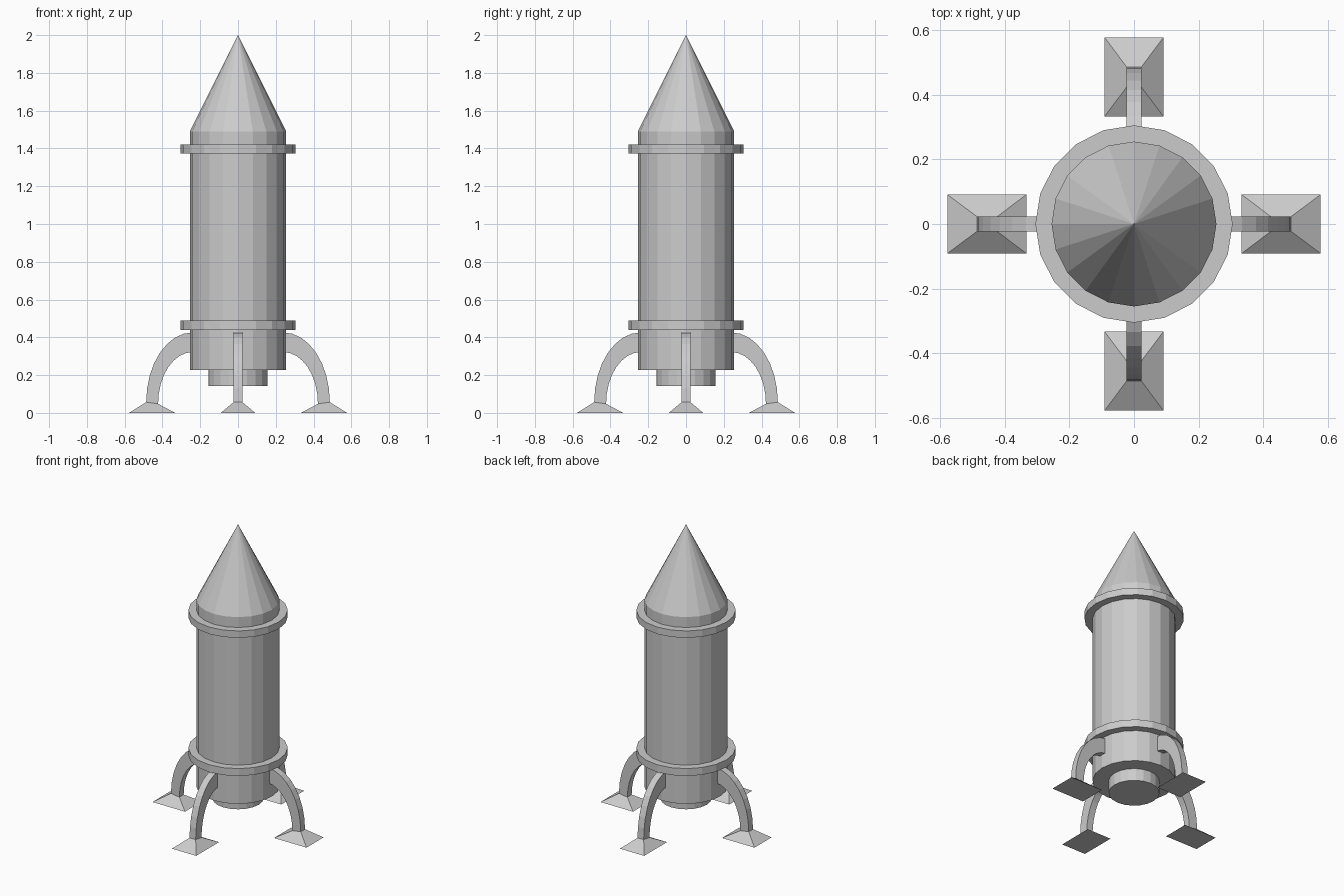
import bpy, bmesh
from math import sin, cos, pi, radians
from mathutils import Matrix

if "Cube" in bpy.data.objects:
    bpy.data.objects.remove(bpy.data.objects["Cube"])

SIDES = 20


def finish(name, bm):
    bmesh.ops.recalc_face_normals(bm, faces=bm.faces[:])
    mesh = bpy.data.meshes.new(name)
    bm.to_mesh(mesh)
    bm.free()
    ob = bpy.data.objects.new(name, mesh)
    bpy.context.collection.objects.link(ob)
    return ob


def loft(bm, sections, closed=False):
    """Skin a list of vertex loops, capping the ends unless closed."""
    rows = [[bm.verts.new(p) for p in s] for s in sections]
    n = len(rows[0])
    pairs = list(zip(rows, rows[1:])) + ([(rows[-1], rows[0])] if closed else [])
    for a, b in pairs:
        for i in range(n):
            j = (i + 1) % n
            bm.faces.new((a[i], a[j], b[j], b[i]))
    if not closed:
        bm.faces.new(rows[0])
        bm.faces.new(rows[-1])


def lathe(name, profile, closed=False):
    bm = bmesh.new()
    angles = [2 * pi * i / SIDES for i in range(SIDES)]
    loft(bm, [[(r * cos(a), r * sin(a), z) for a in angles] for r, z in profile], closed)
    bmesh.ops.remove_doubles(bm, verts=bm.verts[:], dist=1e-5)
    return finish(name, bm)


# Hull, nozzle and rings
lathe("hull", [(0.156, 0.143), (0.156, 0.226), (0.255, 0.226), (0.255, 1.49), (0.00005, 2.0)])
for name, z0, z1 in (("lower_ring", 0.438, 0.488), ("upper_ring", 1.373, 1.42)):
    lathe(name, [(0.25, z0), (0.305, z0), (0.305, z1), (0.25, z1)], closed=True)


# Arched leg flaring into a pyramid foot
def leg(name, turn):
    def section(xi, zi, xo, zo, w):
        return [(xi, -w, zi), (xo, -w, zo), (xo, w, zo), (xi, w, zi)]
    sections = []
    steps = 8
    for i in range(steps + 1):
        a = pi / 2 * (1 - i / steps)
        sections.append(section(0.24 + 0.183 * cos(a), 0.048 + 0.274 * sin(a),
                                0.24 + 0.246 * cos(a), 0.057 + 0.369 * sin(a), 0.023))
    sections.append(section(0.333, 0, 0.577, 0, 0.091))
    bm = bmesh.new()
    loft(bm, sections)
    bm.transform(Matrix.Rotation(turn, 4, 'Z'))
    return finish(name, bm)


for name, deg in (("right_leg", 0), ("back_leg", 90), ("left_leg", 180), ("front_leg", 270)):
    leg(name, radians(deg))
